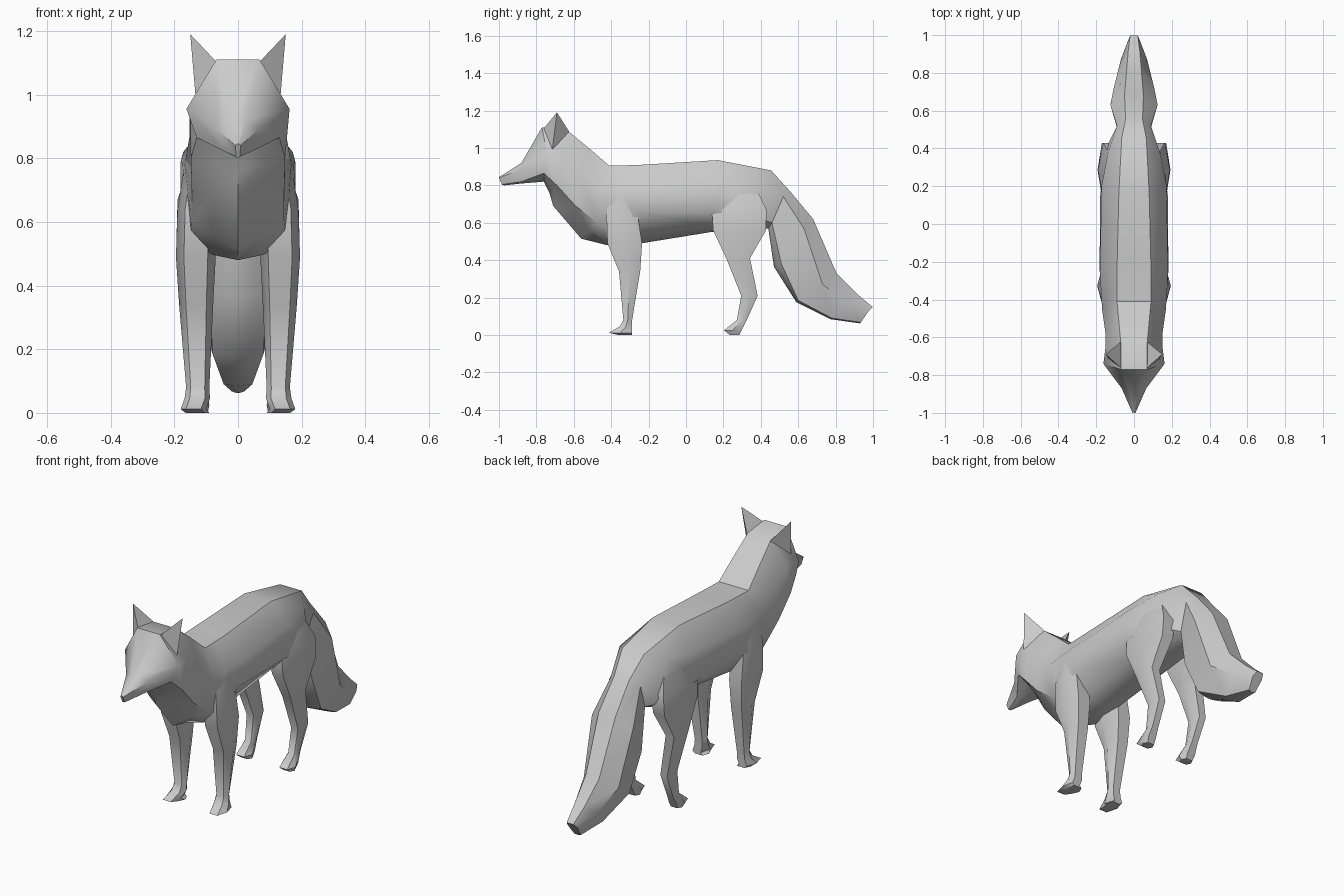
import bpy, bmesh, math


def make(name, rings, angle=42):
    """Skin a list of point rings into a capped tube."""
    bm = bmesh.new()
    loops = [[bm.verts.new(p) for p in r] for r in rings]
    n = len(loops[0])
    for a, b in zip(loops, loops[1:]):
        for i in range(n):
            j = (i + 1) % n
            bm.faces.new((a[i], a[j], b[j], b[i]))
    bm.faces.new(loops[0])
    bm.faces.new(loops[-1])
    return finish(name, bm, angle)


def finish(name, bm, angle):
    bmesh.ops.recalc_face_normals(bm, faces=bm.faces)
    me = bpy.data.meshes.new(name)
    bm.to_mesh(me)
    bm.free()
    ob = bpy.data.objects.new(name, me)
    bpy.context.collection.objects.link(ob)
    bpy.ops.object.select_all(action='DESELECT')
    ob.select_set(True)
    bpy.context.view_layer.objects.active = ob
    bpy.ops.object.shade_smooth_by_angle(angle=math.radians(angle))
    return ob


def section(top, mid, low, bottom, fullness):
    """Symmetric nine-sided cross-section; fullness rounds out the underside."""
    x, y, z = low
    by, bz = bottom
    keel = (.55 * x, by + (y - by) * (1 - fullness), bz + (z - bz) * (1 - fullness))
    half = [top, mid, low, keel]
    return half + [(0, by, bz)] + [(-x, y, z) for x, y, z in reversed(half)]


# Sections: top edge, widest edge, lower edge, centre of the underside
head = [
    ((.004, -.998, .845), (.008, -1.0, .84), (.006, -.985, .805), (-.97, .80)),
    ((.025, -.88, .92), (.065, -.87, .89), (.04, -.88, .82), (-.88, .81)),
    ((.068, -.77, 1.11), (.162, -.74, .955), (.13, -.76, .865), (-.76, .82)),
    ((.070, -.63, 1.09), (.152, -.66, .95), (.148, -.69, .80), (-.73, .76)),
    ((.080, -.52, 1.0), (.152, -.57, .87), (.145, -.59, .69), (-.71, .69)),
    ((.090, -.41, .905), (.168, -.46, .78), (.145, -.47, .60), (-.56, .515)),
]
torso = [
    ((.090, -.33, .907), (.175, -.36, .785), (.15, -.38, .55), (-.42, .48)),
    ((.090, -.24, .91), (.18, -.24, .79), (.182, -.25, .66), (-.24, .49)),
    ((.080, .17, .935), (.172, .20, .82), (.18, .14, .66), (.13, .55)),
    ((.065, .455, .88), (.14, .37, .84), (.15, .40, .62), (.38, .56)),
]
tail = [
    ((.045, .555, .77), (.09, .52, .74), (.075, .46, .60), (.44, .57)),
    ((.050, .68, .62), (.125, .63, .57), (.09, .51, .38), (.47, .365)),
    ((.040, .805, .33), (.105, .73, .27), (.08, .60, .185), (.59, .175)),
    ((.030, .92, .215), (.07, .87, .17), (.045, .78, .09), (.77, .085)),
    ((.020, .998, .15), (.03, .975, .125), (.02, .935, .068), (.93, .062)),
]
make("body", [section(*s, f) for part, f in ((head, .5), (torso, .75), (tail, .6))
              for s in part])

# Legs: height, front y, back y, inner x, outer x; tops sink into the body
front_leg = [
    (.78, -.41, -.27, .06, .168),
    (.64, -.425, -.258, .07, .19),
    (.49, -.42, -.235, .07, .195),
    (.34, -.358, -.245, .078, .185),
    (.08, -.335, -.288, .09, .163),
    (.045, -.355, -.288, .088, .168),
    (.012, -.412, -.29, .10, .18),
    (.0, -.36, -.29, .09, .165),
]
hind_leg = [
    (.82, .20, .36, .05, .14),
    (.67, .138, .43, .06, .19),
    (.56, .145, .428, .08, .193),
    (.41, .215, .342, .10, .185),
    (.21, .295, .383, .10, .168),
    (.08, .272, .325, .10, .16),
    (.025, .203, .297, .09, .17),
    (.0, .235, .285, .095, .16),
]


def leg_ring(s, z, f, k, a, b):
    """Six-sided leg section, ridged along its inner and outer sides."""
    m, d = (f + k) / 2, (b - a) * .2
    return [(s * x, y, z) for x, y in
            [(a + d, f), (b - d, f), (b, m), (b - d, k), (a + d, k), (a, m)]]


for side, s in (("right", 1), ("left", -1)):
    for name, prof in (("front_leg", front_leg), ("hind_leg", hind_leg)):
        make(f"{name}_{side}", [leg_ring(s, *p) for p in prof])

    # Ears: pointed three-sided pyramids
    bm = bmesh.new()
    v = [bm.verts.new((s * x, y, z)) for x, y, z in
         [(.15, -.69, 1.19), (.065, -.765, 1.1), (.133, -.715, .99), (.065, -.62, 1.08)]]
    for f in ((0, 1, 2), (0, 2, 3), (0, 3, 1), (1, 3, 2)):
        bm.faces.new([v[i] for i in f])
    finish(f"ear_{side}", bm, 28)
